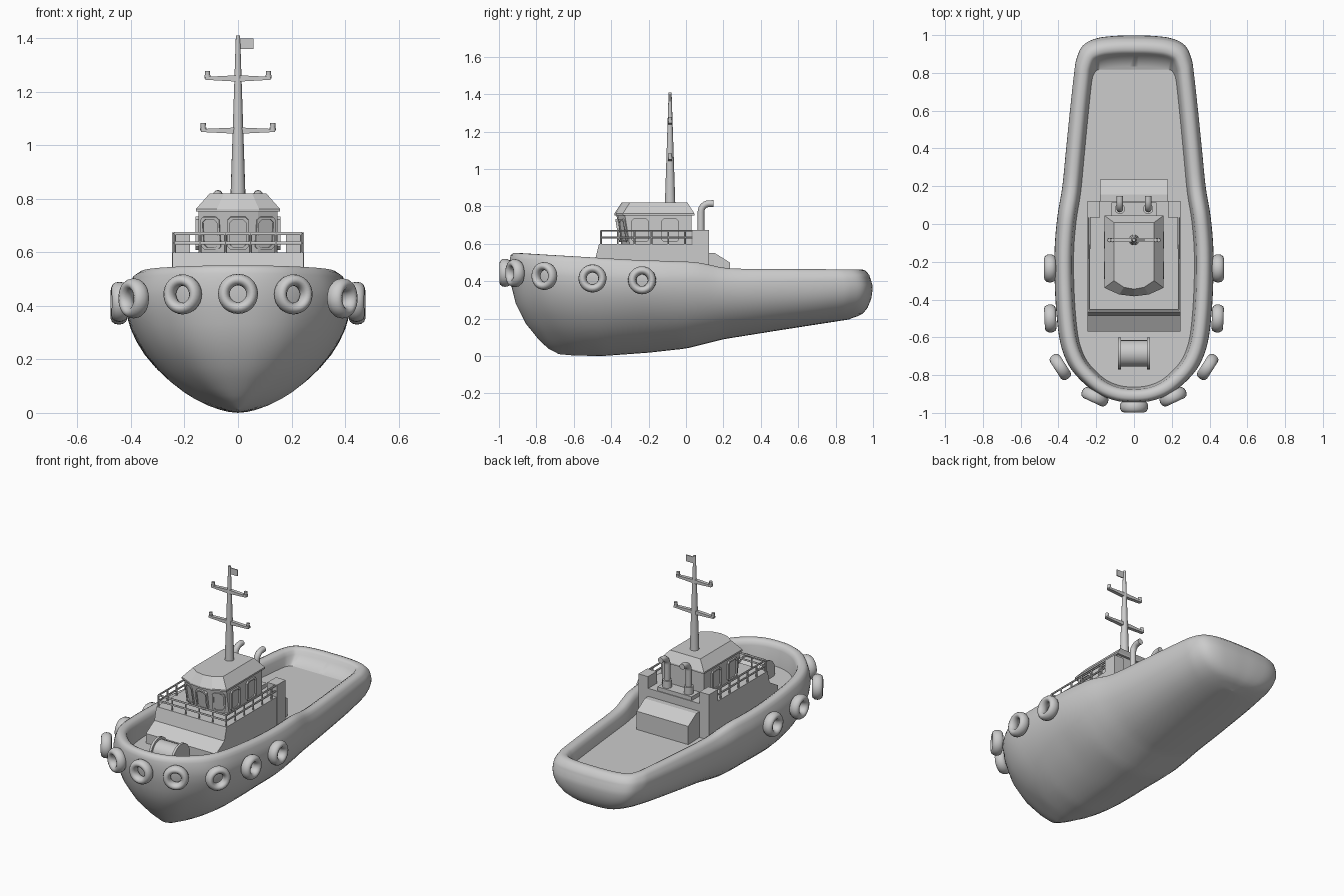
import bpy, bmesh, math
from mathutils import Vector, Matrix

if "Cube" in bpy.data.objects:
    bpy.data.objects.remove(bpy.data.objects["Cube"])


def make(name, verts, faces, smooth=None):
    me = bpy.data.meshes.new(name)
    bm = bmesh.new()
    vs = [bm.verts.new(v) for v in verts]
    for f in faces:
        bm.faces.new([vs[i] for i in f])
    bmesh.ops.remove_doubles(bm, verts=bm.verts, dist=1e-5)
    bmesh.ops.recalc_face_normals(bm, faces=bm.faces)
    bm.to_mesh(me)
    bm.free()
    ob = bpy.data.objects.new(name, me)
    bpy.context.collection.objects.link(ob)
    if smooth:
        smooth_by(ob, smooth)
    return ob


def smooth_by(ob, deg):
    bpy.ops.object.select_all(action='DESELECT')
    bpy.context.view_layer.objects.active = ob
    ob.select_set(True)
    bpy.ops.object.shade_smooth_by_angle(angle=math.radians(deg))


def loft(name, rings, smooth=None):
    n = len(rings[0])
    faces = [(k*n+i, k*n+(i+1) % n, (k+1)*n+(i+1) % n, (k+1)*n+i)
             for k in range(len(rings)-1) for i in range(n)]
    faces += [tuple(range(n)), tuple(range((len(rings)-1)*n, len(rings)*n))]
    return make(name, [v for r in rings for v in r], faces, smooth)


def extrude_x(name, prof, x0, x1):
    return loft(name, [[(x, y, z) for y, z in prof] for x in (x0, x1)])


def box(name, x0, x1, y0, y1, z0, z1):
    return extrude_x(name, [(y0, z0), (y1, z0), (y1, z1), (y0, z1)], x0, x1)


def cone(name, a, b, r1, r2, n=16):
    a, b = Vector(a), Vector(b)
    q = (b-a).to_track_quat('Z', 'Y')
    ring = lambda c, r: [c + q @ Vector((r*math.cos(2*math.pi*i/n), r*math.sin(2*math.pi*i/n), 0)) for i in range(n)]
    return loft(name, [ring(a, r1), ring(b, r2)], 40)


def lerp(tab, x):
    if x <= tab[0][0]:
        return tab[0][1]
    for (a, p), (b, q) in zip(tab, tab[1:]):
        if x <= b:
            return p + (q-p)*(x-a)/(b-a)
    return tab[-1][1]


def catmull(pts, sub):
    P = [Vector(p) for p in pts]
    P = [Vector((-P[1].x, P[1].y))] + P + [Vector((-P[-2].x, P[-2].y))]
    out = []
    for i in range(1, len(P)-2):
        a, b, c, d = P[i-1:i+3]
        for k in range(sub):
            t = k/sub
            out.append(0.5*(2*b + (c-a)*t + (2*a-5*b+4*c-d)*t*t + (3*b-a-3*c+d)*t**3))
    return out + [P[-2]]


# hull: waterline rings around a plan outline, then rim, inner bulwark and deck
half = catmull([(0, -.945), (.1, -.935), (.2, -.895), (.29, -.82), (.35, -.74), (.39, -.63),
                (.41, -.48), (.42, -.3), (.42, -.12), (.405, .05), (.38, .2), (.36, .4), (.34, .6),
                (.318, .8), (.305, .88), (.27, .95), (.2, .985), (.1, .998), (0, 1)], 4)
outline = half + [Vector((-p.x, p.y)) for p in half[-2:0:-1]]
N, H = len(outline), len(half)
SHEER = [(-.93, .548), (-.6, .53), (-.3, .512), (.05, .5), (.12, .487), (.2, .468), (.3, .463), (1, .46)]
KEEL = [(-.7, .012), (-.6, .003), (-.45, 0), (-.2, .018), (0, .04), (.2, .09), (.5, .138), (.9, .2)]
BOW = [(0, -.935), (.08, -.945), (.25, -.943), (.5, -.91), (.7, -.855), (.85, -.79), (.95, -.735), (1, -.68)]
STERN = [(0, .955), (.1, .98), (.35, 1), (.6, .99), (.8, .968), (.93, .935), (1, .87)]
DECK = [(-.9, .42), (-.3, .4), (.2, .385), (1, .38)]


def waterline(a):
    ring = []
    for p in outline:
        y0, y1 = lerp(BOW, a), lerp(STERN, a)
        y = y0 + (p.y+.945)/1.945*(y1-y0)
        n = lerp([(-.2, 1.75), (.7, 2.4)], y)
        t = (a-.2)/.8
        f = max(0, 1-t**n)**(1/n) if t > 0 else .93 + .07*math.sin(a/.2*math.pi/2)
        ring.append(Vector((p.x*f, y, lerp(SHEER, y)*(1-a) + lerp(KEEL, y)*a)))
    return ring


rings = [waterline(a) for a in (1, .993, .98, .95, .9, .85, .78, .7, .6, .5, .4, .3, .2, .15, .1, .05, .015)]
sheer = waterline(0)
for d, dz in ((.012, .003), (.035, .003), (.052, -.008), (.06, -.03), (.072, None)):
    ring = []
    for i, p in enumerate(sheer):
        t = sheer[(i+1) % N] - sheer[i-1]
        nrm = Vector((-t.y, t.x, 0)).normalized()
        q = p + nrm*d
        if dz is None:
            q.y -= .05*max(0, min(1, (q.y-.75)/.12))
            q.z = lerp(DECK, q.y)
        else:
            q.z = p.z + dz
        ring.append(q)
    rings.append(ring)
R = len(rings)
faces = [(k*N+i, k*N+(i+1) % N, (k+1)*N+(i+1) % N, (k+1)*N+i) for k in range(1, R-1) for i in range(N)]
faces += [(i, (i+1) % N, N+(i+1) % N, N+i) for i in range(N)]
b = (R-1)*N
for i in range(H-1):    # deck strips joining port and starboard
    f = [b+i, b+i+1, b+(N-i-1) % N, b+(N-i) % N]
    faces.append(tuple(dict.fromkeys(f)))
make("hull", [v for r in rings for v in r], faces, 40)

# deck house, aft casing and corner lockers
extrude_x("deck_house", [(-.57, .37), (-.57, .47), (-.485, .52), (-.465, .6), (.12, .6), (.12, .37)], -.245, .245)
extrude_x("aft_casing", [(.1, .37), (.1, .55), (.155, .55), (.235, .5), (.235, .37)], -.18, .18)
for s in (-1, 1):
    box("corner_locker", s*.18, s*.247, .035, .122, .37, .675)


# wheelhouse with forward-leaning windows and sloped roof
def plan(hx, front, aft, z):
    pts = [(hx, aft), (hx, front+.045), (hx*.5, front+.01), (0, front)]
    return [(x, y, z) for x, y in pts] + [(-x, y, z) for x, y in pts[-2::-1]]


loft("wheelhouse", [plan(.148, -.345, .03, .59), plan(.148, -.372, .03, .755)])
loft("wheelhouse_roof", [plan(.157, -.383, .045, .752), plan(.157, -.383, .045, .762),
                         plan(.106, -.345, .008, .82)])


def window(loc, normal, w, h):
    M = Matrix.Translation(loc) @ Vector(normal).to_track_quat('Z', 'Y').to_matrix().to_4x4()

    def rect(a, c, z):
        k = .012
        return [M @ Vector(v + (z,)) for v in ((a-k, c), (a, c-k), (a, k-c), (a-k, -c), (k-a, -c),
                                               (-a, k-c), (-a, c-k), (k-a, c))]
    w, h = w/2, h/2
    loft("window", [rect(w, h, -.012), rect(w, h, .01), rect(w-.009, h-.009, .01), rect(w-.009, h-.009, .002)])


window((0, -.358, .672), (0, -1, -.17), .078, .125)
for s in (-1, 1):
    window((s*.1, -.332, .672), (s*.42, -1, -.17), .076, .125)
    for y in (-.245, -.085):
        window((s*.148, y, .672), (s, 0, 0), .092, .125)


# railings and exhaust pipes
def tube(name, pts, r, res=2):
    cu = bpy.data.curves.new(name, 'CURVE')
    cu.dimensions = '3D'
    cu.bevel_depth, cu.bevel_resolution, cu.use_fill_caps = r, res, True
    sp = cu.splines.new('POLY')
    sp.points.add(len(pts)-1)
    for p, v in zip(sp.points, pts):
        p.co = (*v, 1)
    ob = bpy.data.objects.new(name, cu)
    bpy.context.collection.objects.link(ob)
    bpy.ops.object.select_all(action='DESELECT')
    bpy.context.view_layer.objects.active = ob
    ob.select_set(True)
    bpy.ops.object.convert(target='MESH')
    smooth_by(bpy.context.object, 50)


for z in (.67, .635):
    tube("railing", [(-.237, .04, z), (-.237, -.455, z), (.237, -.455, z), (.237, .04, z)], .006, 1)
for s in (-1, 1):
    for i in range(6):
        cone("side_rail_post", (s*.237, -.455+i*.09, .595), (s*.237, -.455+i*.09, .67), .005, .005, 8)
    for x in (.047, .142):
        cone("front_rail_post", (s*x, -.455, .595), (s*x, -.455, .67), .005, .005, 8)
    bend = [(s*.075, .125-.045*math.cos(a), .77+.045*math.sin(a)) for a in [i*math.pi/12 for i in range(7)]]
    tube("exhaust_pipe", [(s*.075, .08, .5)] + bend + [(s*.075, .147, .815)], .018, 4)
    cone("exhaust_base", (s*.075, .08, .59), (s*.075, .08, .67), .027, .027)
box("exhaust_housing", -.12, .12, .035, .115, .59, .625)

# mast with crossarms, lamps and flag
cone("mast", (0, -.085, .81), (0, -.085, 1.41), .028, .008)
for z, w in ((1.055, .138), (1.25, .122)):
    for s in (-1, 1):
        prof = [(0, z-.012), (s*w, z-.005), (s*w, z+.006), (0, z+.012)]
        loft("crossarm", [[(x, y, zz) for x, zz in prof] for y in (-.096, -.074)])
        cone("lamp_base", (s*(w-.008), -.085, z), (s*(w-.008), -.085, z+.012), .012, .012, 12)
        cone("lamp", (s*(w-.008), -.085, z+.01), (s*(w-.008), -.085, z+.028), .009, .01, 12)
box("flag", .004, .058, -.088, -.082, 1.36, 1.4)

# bow winch
cone("winch_drum", (-.085, -.685, .45), (.085, -.685, .45), .07, .07, 24)
for x in (-.085, .07):
    cone("winch_flange", (x, -.685, .45), (x+.015, -.685, .45), .085, .085, 24)
box("winch_base", -.08, .08, -.74, -.63, .4, .43)

# tyre fenders
fenders = [(0, -.967, .445, 0, -1)]
for s in (-1, 1):
    fenders += [(s*.207, -.915, .443, s*.42, -.9), (s*.39, -.757, .428, s*.84, -.54),
                (s*.443, -.5, .415, s, -.04), (s*.445, -.235, .405, s, 0)]
for x, y, z, nx, ny in fenders:
    bpy.ops.mesh.primitive_torus_add(major_radius=.053, minor_radius=.022, major_segments=28, minor_segments=12)
    ob = bpy.context.object
    ob.name = "tyre_fender"
    ob.matrix_world = (Matrix.Translation((x, y, z)) @ Vector((nx, ny, 0)).to_track_quat('Z', 'Y').to_matrix().to_4x4()
                       @ Matrix.Diagonal((1, 1, 1.4, 1)))
    smooth_by(ob, 60)
